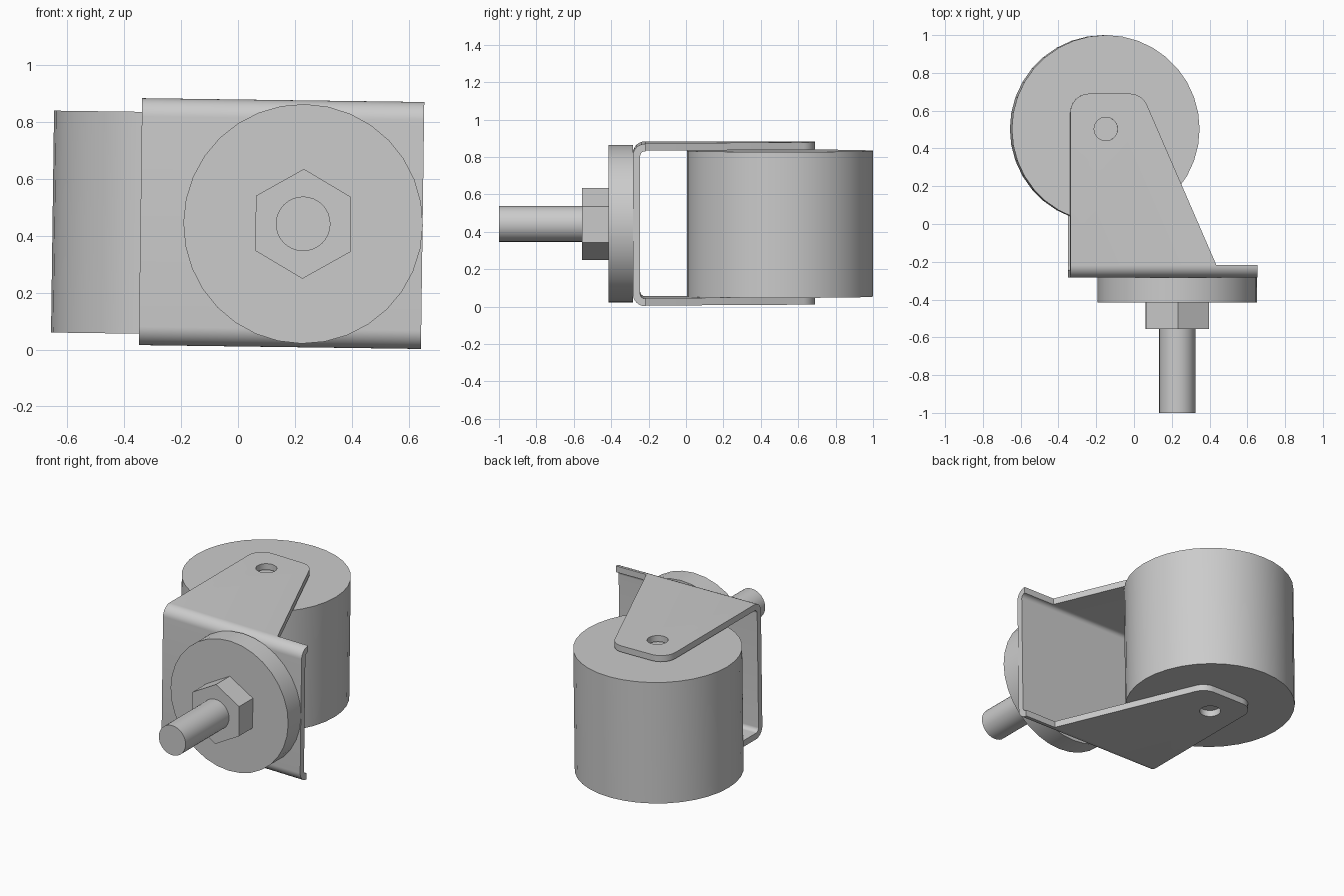
import bpy, bmesh, math
from mathutils import Vector, Matrix

cube = bpy.data.objects.get("Cube")
if cube:
    bpy.data.objects.remove(cube, do_unlink=True)

# One plain grey for every part
grey = bpy.data.materials.new("light_grey")
grey.use_nodes = True
colour = (0.6, 0.6, 0.6, 1)
grey.diffuse_color = colour
grey.node_tree.nodes["Principled BSDF"].inputs["Base Color"].default_value = colour

CX, CZ = 0.229, 0.442         # axis of the stem
WX, WY = -0.155, 0.503        # axis of the wheel
HALF, THICK = 0.434, 0.04     # bracket half height and sheet thickness
BACK, FRONT = -0.245, -0.284  # faces of the bracket web

# Whole caster leans slightly about the stem axis
pivot = Matrix.Translation((CX, 0, CZ))
lean = pivot @ Matrix.Rotation(math.radians(0.78), 4, 'Y') @ pivot.inverted()

# Extrusion planes: 2D point plus depth to 3D
MAPS = {
    'X': lambda a, b, d: (d, a, b),
    'Y': lambda a, b, d: (a, d, b),
    'Z': lambda a, b, d: (a, b, d),
}


def prism(name, outline, axis, start, end):
    """Extrude a closed 2D outline along an axis."""
    bm = bmesh.new()
    low, high = [[bm.verts.new(MAPS[axis](a, b, d)) for a, b in outline]
                 for d in (start, end)]
    bm.faces.new(low)
    bm.faces.new(high)
    n = len(outline)
    for i in range(n):
        j = (i + 1) % n
        bm.faces.new((low[i], low[j], high[j], high[i]))
    bmesh.ops.recalc_face_normals(bm, faces=bm.faces)
    mesh = bpy.data.meshes.new(name)
    bm.to_mesh(mesh)
    bm.free()
    mesh.materials.append(grey)
    obj = bpy.data.objects.new(name, mesh)
    bpy.context.collection.objects.link(obj)
    return obj


def ring(a, b, radius, sides):
    """Regular polygon with a vertex at the top."""
    return [(a + radius * math.sin(math.tau * i / sides),
             b + radius * math.cos(math.tau * i / sides)) for i in range(sides)]


def rounded(corners, steps=8):
    """Outline whose corners (a, b, radius) are filleted."""
    points = []
    for i, (a, b, r) in enumerate(corners):
        p = Vector((a, b))
        if not r:
            points.append((a, b))
            continue
        d1 = (Vector(corners[i - 1][:2]) - p).normalized()
        d2 = (Vector(corners[(i + 1) % len(corners)][:2]) - p).normalized()
        half = d1.angle(d2) / 2
        centre = p + (d1 + d2).normalized() * r / math.sin(half)
        v1 = p + d1 * r / math.tan(half) - centre
        v2 = p + d2 * r / math.tan(half) - centre
        points += [tuple(centre + v1.lerp(v2, k / steps).normalized() * r)
                   for k in range(steps + 1)]
    return points


def cut(obj, cutter, operation):
    """Apply a boolean and discard the cutter."""
    mod = obj.modifiers.new("cut", 'BOOLEAN')
    mod.object, mod.operation, mod.solver = cutter, operation, 'EXACT'
    graph = bpy.context.evaluated_depsgraph_get()
    mesh = bpy.data.meshes.new_from_object(obj.evaluated_get(graph))
    obj.modifiers.clear()
    obj.data = mesh
    bpy.data.objects.remove(cutter, do_unlink=True)


# Bracket: bent U-shaped sheet, trimmed to its side outline, with axle holes
top, bottom = CZ + HALF, CZ - HALF
bracket = prism("bracket", rounded([
    (FRONT, bottom, 0.065), (FRONT, top, 0.065),
    (0.8, top, 0), (0.8, top - THICK, 0),
    (BACK, top - THICK, 0.026), (BACK, bottom + THICK, 0.026),
    (0.8, bottom + THICK, 0), (0.8, bottom, 0)]), 'X', -0.5, 0.8)
trim = prism("trim_cutter", rounded([
    (-0.343, -0.4, 0), (0.649, -0.4, 0), (0.649, -0.217, 0),
    (0.43, -0.217, 0), (0.037, 0.69, 0.1), (-0.343, 0.69, 0.1)]), 'Z', -0.5, 1.5)
cut(bracket, trim, 'INTERSECT')
cut(bracket, prism("hole_cutter", ring(WX, WY, 0.062, 32), 'Z', -0.5, 1.5), 'DIFFERENCE')

# Wheel, swivel disc, hex nut and stem
parts = [
    bracket,
    prism("wheel", ring(WX, WY, 0.497, 36), 'Z', CZ - 0.394, CZ + 0.386),
    prism("swivel_disc", ring(CX, CZ, 0.421, 32), 'Y', -0.415, FRONT),
    prism("hex_nut", ring(CX, CZ, 0.193, 6), 'Y', -0.556, -0.415),
    prism("stem", ring(CX, CZ, 0.096, 32), 'Y', -1.0, -0.556),
]

# Smooth the curved walls, keep edges sharp, lean the whole assembly
for obj in parts:
    obj.data.transform(lean)
    obj.data.shade_smooth()
    obj.data.set_sharp_from_angle(angle=math.radians(30))
